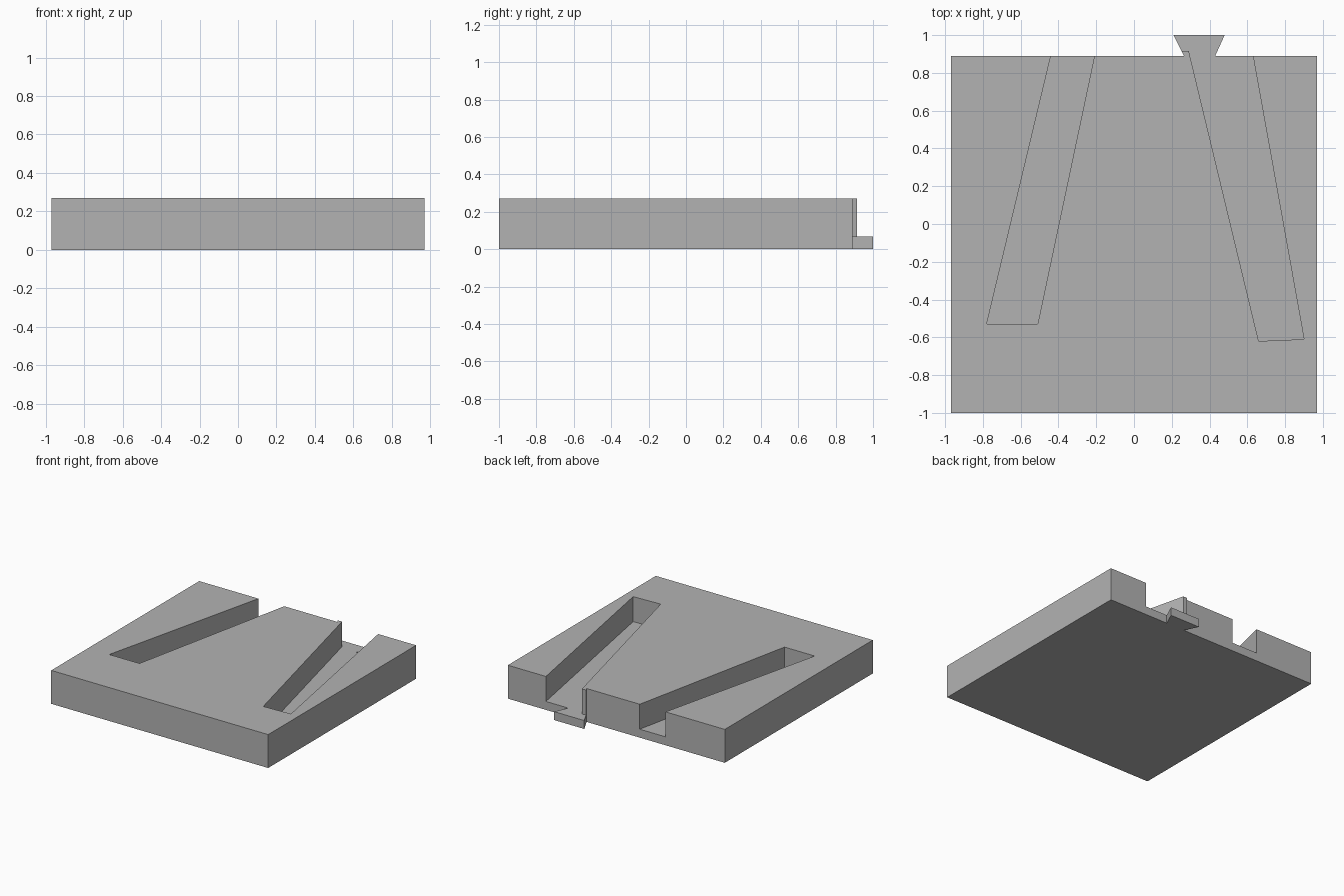
import bpy
import bmesh

if "Cube" in bpy.data.objects:
    bpy.data.objects.remove(bpy.data.objects["Cube"], do_unlink=True)

HEIGHT = 0.27
FLOOR = 0.068

grey = bpy.data.materials.new("plain grey")
grey.use_nodes = True
grey.diffuse_color = (0.45, 0.45, 0.45, 1)
grey.node_tree.nodes["Principled BSDF"].inputs["Base Color"].default_value = (0.45, 0.45, 0.45, 1)


def prism(name, outline, bottom, top):
    """Extrude a flat outline between two heights."""
    bm = bmesh.new()
    face = bm.faces.new([bm.verts.new((x, y, bottom)) for x, y in outline])
    raised = bmesh.ops.extrude_face_region(bm, geom=[face])["geom"]
    verts = [v for v in raised if isinstance(v, bmesh.types.BMVert)]
    bmesh.ops.translate(bm, verts=verts, vec=(0, 0, top - bottom))
    bmesh.ops.recalc_face_normals(bm, faces=bm.faces)
    mesh = bpy.data.meshes.new(name)
    bm.to_mesh(mesh)
    bm.free()
    mesh.materials.append(grey)
    obj = bpy.data.objects.new(name, mesh)
    bpy.context.collection.objects.link(obj)
    return obj


# Plate with a dovetail tab on the back edge
plate = prism("slotted_plate", [
    (-0.97, -1), (0.97, -1), (0.97, 0.89), (0.43, 0.89), (0.48, 1),
    (0.21, 1), (0.265, 0.89), (-0.97, 0.89)], 0, HEIGHT)

# Slanted slots open at the back; the second also lowers the tab
slots = {
    "right_slot_cutter": [(-0.78, -0.53), (-0.51, -0.53), (-0.165, 1.1), (-0.39, 1.1)],
    "left_slot_cutter": [(0.66, -0.62), (0.90, -0.61), (0.592, 1.1),
                         (0.1, 1.1), (0.1, 0.915), (0.29, 0.915)],
}

bpy.context.view_layer.objects.active = plate
for name, outline in slots.items():
    cutter = prism(name, outline, FLOOR, HEIGHT + 0.1)
    cutter.hide_render = True
    cut = plate.modifiers.new(name, "BOOLEAN")
    cut.operation = "DIFFERENCE"
    cut.solver = "EXACT"
    cut.object = cutter
    bpy.ops.object.modifier_apply(modifier=cut.name)
    bpy.data.objects.remove(cutter, do_unlink=True)
